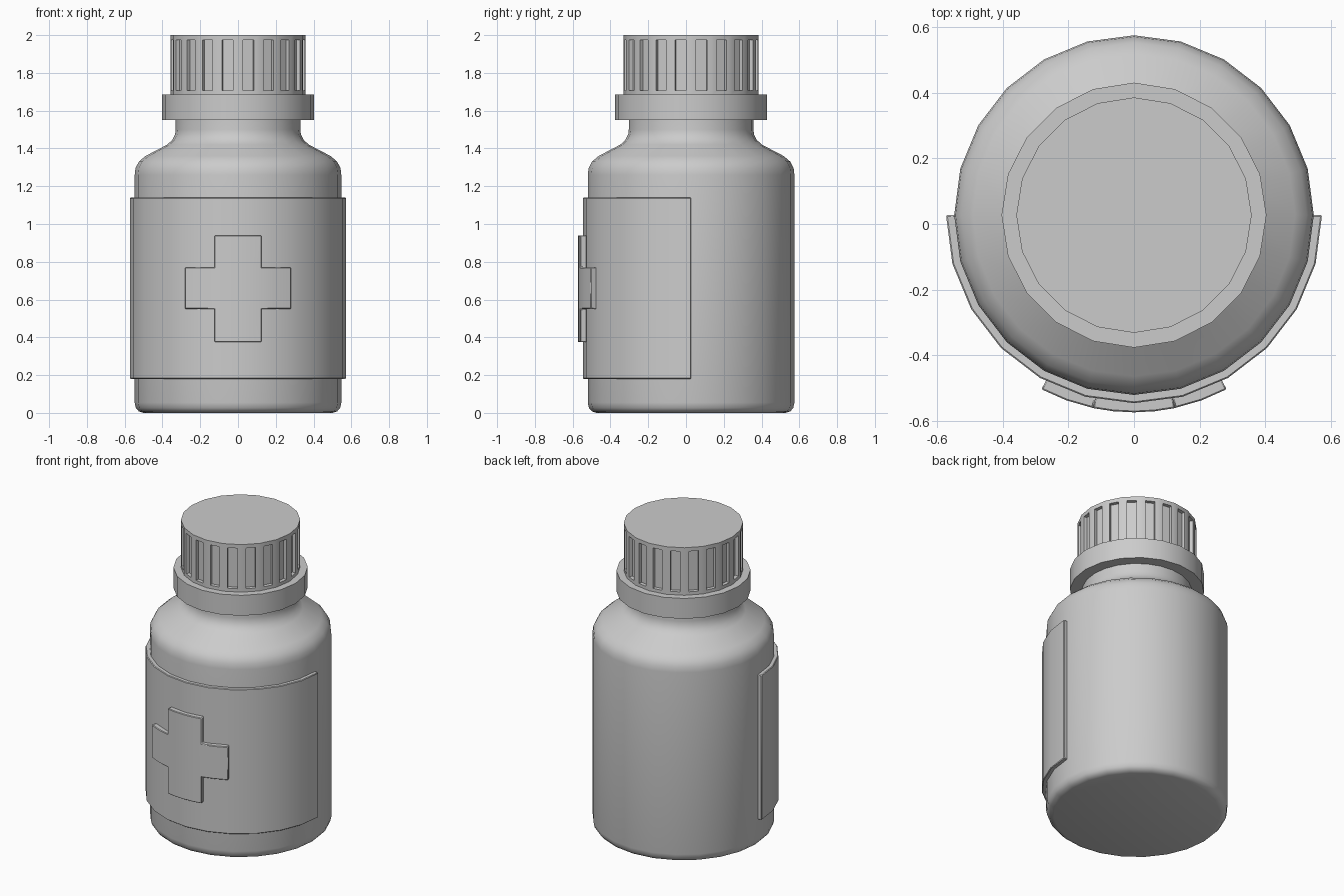
import bpy, bmesh
from math import sin, cos, radians, tau

cube = bpy.data.objects.get("Cube")
if cube:
    bpy.data.objects.remove(cube)

CENTRE_Y = 0.027      # bottle axis, leaving room for the raised front emblem

plastic = bpy.data.materials.new("grey_plastic")
plastic.use_nodes = True
plastic.diffuse_color = (0.6, 0.6, 0.6, 1)
plastic.node_tree.nodes["Principled BSDF"].inputs["Base Color"].default_value = (0.6, 0.6, 0.6, 1)


def point(r, a, z):
    """Point around the bottle axis; angle 0 is the front."""
    return (r * sin(a), CENTRE_Y - r * cos(a), z)


def finish(name, bm):
    bmesh.ops.recalc_face_normals(bm, faces=bm.faces)
    mesh = bpy.data.meshes.new(name)
    bm.to_mesh(mesh)
    bm.free()
    mesh.materials.append(plastic)
    obj = bpy.data.objects.new(name, mesh)
    bpy.context.collection.objects.link(obj)
    bpy.ops.object.select_all(action="DESELECT")
    obj.select_set(True)
    bpy.context.view_layer.objects.active = obj
    bpy.ops.object.shade_smooth_by_angle(angle=radians(35))
    return obj


def lathe(profile, sides):
    """Closed turned solid from (radius, height) pairs."""
    bm = bmesh.new()
    rings = [[bm.verts.new(point(r, tau * i / sides, z)) for i in range(sides)]
             for r, z in profile]
    for low, high in zip(rings, rings[1:]):
        for i in range(sides):
            j = (i + 1) % sides
            bm.faces.new((low[i], low[j], high[j], high[i]))
    bm.faces.new(rings[0][::-1])
    bm.faces.new(rings[-1])
    bm.normal_update()
    return bm


def curved_plate(name, radius, depth, angles, heights, keep=lambda col, row: True):
    """Raised plate wrapped round the bottle, made from the kept grid cells."""
    bm = bmesh.new()
    grid = [[bm.verts.new(point(radius, radians(a), z)) for z in heights] for a in angles]
    for c in range(len(angles) - 1):
        for r in range(len(heights) - 1):
            if keep(c, r):
                bm.faces.new((grid[c][r], grid[c + 1][r], grid[c + 1][r + 1], grid[c][r + 1]))
    bmesh.ops.delete(bm, geom=[v for v in bm.verts if not v.link_faces], context="VERTS")
    bm.normal_update()
    skin = list(bm.faces)
    inner = bmesh.ops.extrude_face_region(bm, geom=skin, use_keep_orig=True)["geom"]
    for v in inner:
        if isinstance(v, bmesh.types.BMVert):
            k = (radius - depth) / radius
            v.co.x *= k
            v.co.y = CENTRE_Y + (v.co.y - CENTRE_Y) * k
    obj = finish(name, bm)
    bevel = obj.modifiers.new("soft_edge", "BEVEL")
    bevel.width = 0.004
    bevel.segments = 1
    bevel.limit_method = "ANGLE"
    bevel.angle_limit = radians(45)
    return obj


# Bottle with rounded base, sloping shoulder and neck
finish("bottle", lathe([
    (0.50, 0), (0.525, 0.008), (0.541, 0.026), (0.547, 0.055),
    (0.547, 1.26), (0.543, 1.295), (0.525, 1.33), (0.49, 1.36),
    (0.375, 1.42), (0.348, 1.445), (0.333, 1.475), (0.33, 1.50), (0.33, 1.60)], 24))

# Collar under the cap
finish("cap_collar", lathe([(0.403, 1.55), (0.403, 1.685)], 20))

# Cap with one recessed grip slot on each side
cap = lathe([(0.358, 1.68), (0.358, 2.0)], 20)
sides = [f for f in cap.faces if abs(f.normal.z) < 0.5]
bmesh.ops.inset_individual(cap, faces=sides, thickness=0.037)
bmesh.ops.inset_individual(cap, faces=sides, thickness=0.001, depth=-0.022)
finish("cap", cap)

# Label wrapped round the front half
curved_plate("label", 0.572, 0.04, range(-90, 91, 15), (0.18, 1.14))

# Raised cross on the label
curved_plate("cross", 0.60, 0.05, (-28, -20, -12, -6, 0, 6, 12, 20, 28),
             (0.375, 0.55, 0.77, 0.94), lambda col, row: row == 1 or 2 <= col <= 5)
